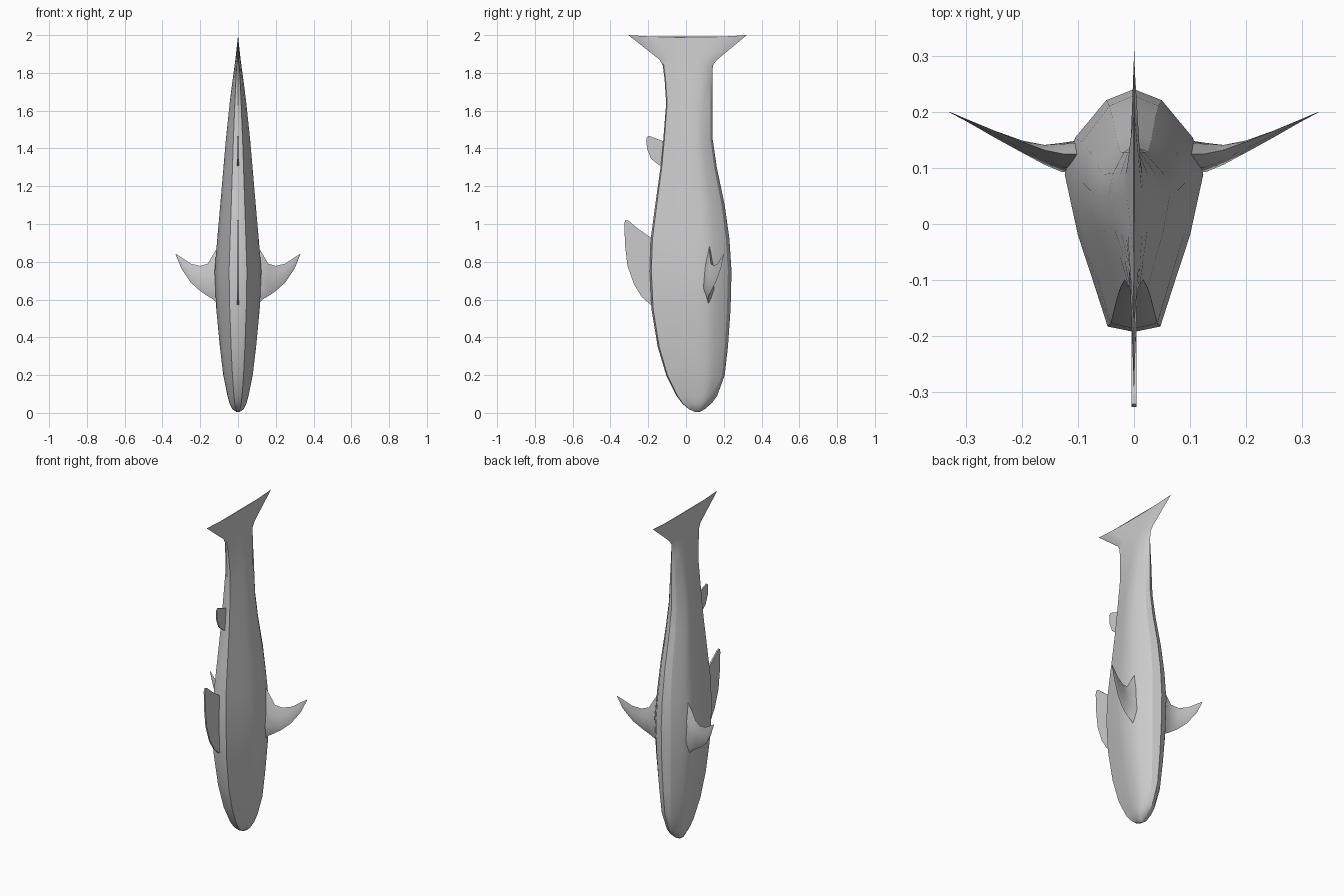
import bpy, bmesh
from mathutils import Vector

if "Cube" in bpy.data.objects:
    bpy.data.objects.remove(bpy.data.objects["Cube"])


def finish(name, bm, angle=0.5):
    bmesh.ops.remove_doubles(bm, verts=bm.verts, dist=0.0004)
    bmesh.ops.recalc_face_normals(bm, faces=bm.faces)
    me = bpy.data.meshes.new(name)
    bm.to_mesh(me)
    bm.free()
    ob = bpy.data.objects.new(name, me)
    bpy.context.collection.objects.link(ob)
    bpy.ops.object.select_all(action='DESELECT')
    ob.select_set(True)
    bpy.context.view_layer.objects.active = ob
    bpy.ops.object.shade_smooth_by_angle(angle=angle)
    return ob


def loft(name, rings):
    """Skin a list of closed rings and cap both ends."""
    bm = bmesh.new()
    vs = [[bm.verts.new(p) for p in r] for r in rings]
    n = len(rings[0])
    for a, b in zip(vs, vs[1:]):
        for i in range(n):
            j = (i + 1) % n
            bm.faces.new((a[i], a[j], b[j], b[i]))
    bm.faces.new(vs[0])
    bm.faces.new(vs[-1])
    return finish(name, bm)


# Body cross-section: (width fraction, back-to-belly fraction)
half = [(0, 0), (.38, .022), (.58, .2), (.81, .4), (1, .65),
        (.85, .8), (.40, .955), (0, 1)]
section = half + [(-x, t) for x, t in half[-2:0:-1]]

# Body stations: z, back y, belly y, half width
stations = [
    (0.004, .05, .07, .008), (.02, .015, .10, .03), (.05, -.02, .135, .045),
    (.09, -.05, .165, .056), (.2, -.105, .205, .078), (.35, -.15, .222, .096),
    (.55, -.183, .236, .115), (.75, -.193, .241, .124), (.92, -.187, .23, .110),
    (1.1, -.163, .205, .094), (1.3, -.135, .163, .077), (1.45, -.12, .141, .064),
    (1.64, -.105, .14, .044), (1.76, -.113, .139, .029), (1.84, -.123, .142, .018),
    (1.87, -.14, .165, .014), (2.0, -.305, .322, .0008)]
body_rings = []
for z, y0, y1, w in stations:
    dip = .012 if z > 1.9 else 0          # shallow notch in the tail edge
    body_rings.append([(x * w, y0 + t * (y1 - y0), z - dip * 4 * t * (1 - t))
                       for x, t in section])
loft("body_and_tail", body_rings)


# Flat fins along the back
def back_fin(name, outline, thick):
    bm = bmesh.new()
    f = bm.faces.new([bm.verts.new((-thick / 2, y, z)) for y, z in outline])
    r = bmesh.ops.extrude_face_region(bm, geom=[f])
    bmesh.ops.translate(bm, vec=(thick, 0, 0),
                        verts=[g for g in r["geom"] if isinstance(g, bmesh.types.BMVert)])
    finish(name, bm)


back_fin("front_back_fin", [
    (-.15, .56), (-.19, .575), (-.235, .615), (-.275, .68), (-.31, .78), (-.322, .88),
    (-.327, 1.0), (-.322, 1.02), (-.305, 1.018), (-.26, .98), (-.19, .93), (-.15, .91)], .009)
back_fin("rear_back_fin", [
    (-.10, 1.30), (-.14, 1.31), (-.185, 1.345), (-.207, 1.40), (-.21, 1.455),
    (-.198, 1.467), (-.17, 1.457), (-.125, 1.44), (-.09, 1.43)], .008)

# Side fins: leading point, trailing point, thickness
side = [((.09, .12, .56), (.08, .125, .92), .06),
        ((.13, .117, .60), (.125, .125, .85), .052),
        ((.16, .12, .618), (.16, .132, .79), .034),
        ((.20, .133, .645), (.20, .147, .778), .018),
        ((.25, .157, .69), (.25, .167, .79), .009),
        ((.30, .185, .765), (.295, .185, .82), .004),
        ((.33, .2, .838), (.329, .2, .842), .001)]
for sx, label in ((1, "left"), (-1, "right")):
    rings = []
    for a, b, th in side:
        a, b = Vector(a), Vector(b)
        ring = [a, a.lerp(b, .25) + Vector((0, th * .5, 0)),
                a.lerp(b, .65) + Vector((0, th * .4, 0)), b,
                a.lerp(b, .65) - Vector((0, th * .4, 0)),
                a.lerp(b, .25) - Vector((0, th * .5, 0))]
        rings.append([(p.x * sx, p.y, p.z) for p in ring])
    loft(label + "_side_fin", rings)
